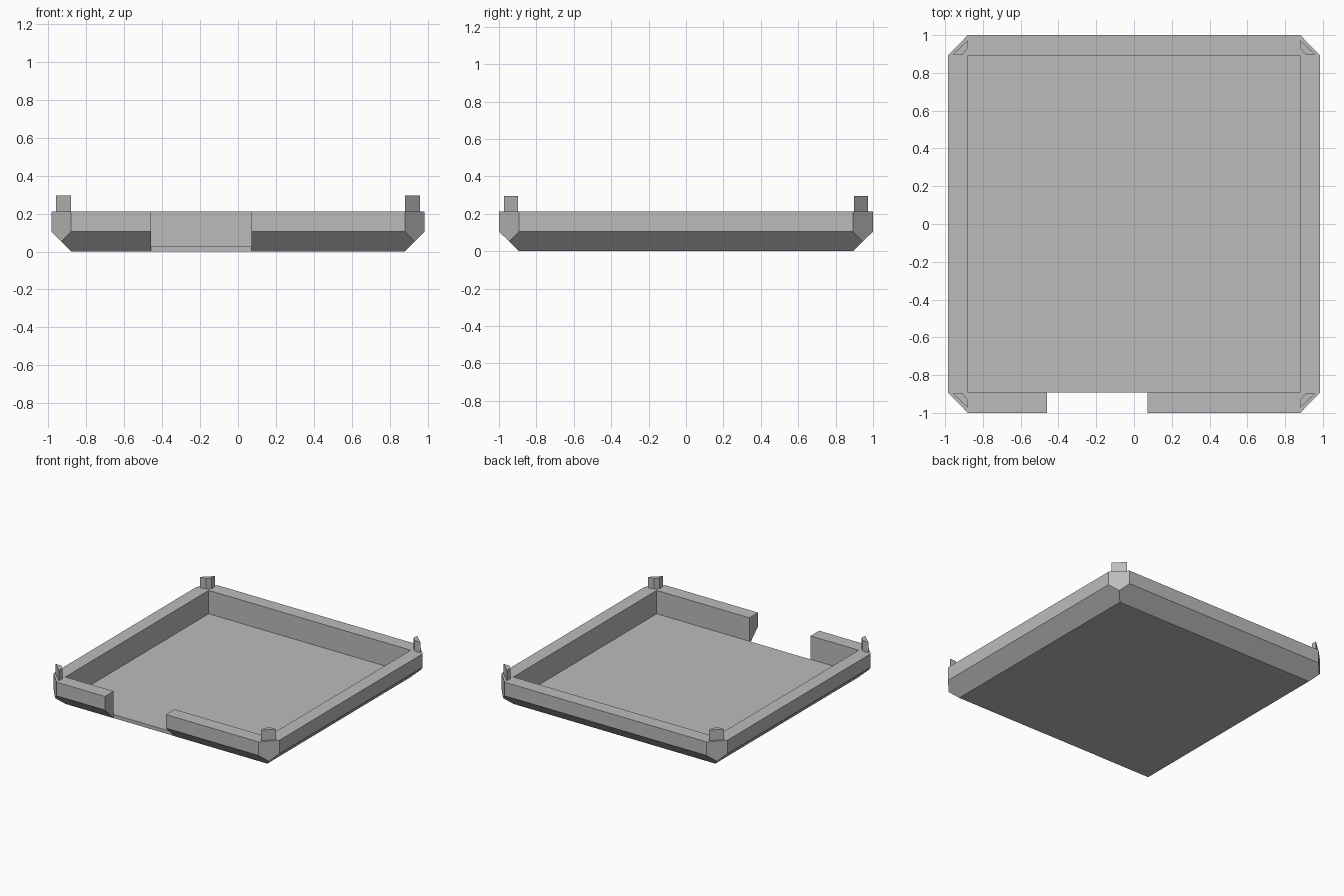
import bpy
import bmesh
import math

default = bpy.data.objects.get("Cube")
if default:
    bpy.data.objects.remove(default, do_unlink=True)

IN_X, IN_Y = 0.88, 0.892       # inside of the walls
OUT_X, OUT_Y = 0.985, 1.0      # outside of the walls
FLOOR, BEVEL, RIM, PEG = 0.028, 0.105, 0.212, 0.295

grey = bpy.data.materials.new("plain grey")
grey.use_nodes = True
colour = (0.5, 0.5, 0.5, 1)
grey.diffuse_color = colour
grey.node_tree.nodes["Principled BSDF"].inputs["Base Color"].default_value = colour


def hull(name, points):
    """Flat-shaded convex solid around the given points."""
    bm = bmesh.new()
    for p in points:
        bm.verts.new(p)
    bmesh.ops.convex_hull(bm, input=bm.verts)
    bmesh.ops.dissolve_limit(bm, angle_limit=math.radians(1),
                             verts=bm.verts, edges=bm.edges)
    bmesh.ops.recalc_face_normals(bm, faces=bm.faces)
    mesh = bpy.data.meshes.new(name)
    bm.to_mesh(mesh)
    bm.free()
    mesh.materials.append(grey)
    obj = bpy.data.objects.new(name, mesh)
    bpy.context.collection.objects.link(obj)
    return obj


def box_points(x0, x1, y0, y1, z0, z1):
    return [(x, y, z) for x in (x0, x1) for y in (y0, y1) for z in (z0, z1)]


def cut(target, cutter):
    mod = target.modifiers.new(cutter.name, 'BOOLEAN')
    mod.operation = 'DIFFERENCE'
    mod.solver = 'EXACT'
    mod.object = cutter
    bpy.context.view_layer.objects.active = target
    bpy.ops.object.modifier_apply(modifier=mod.name)
    bpy.data.objects.remove(cutter, do_unlink=True)


corners = [(sx, sy) for sx in (-1, 1) for sy in (-1, 1)]

# Tray body: sloped underside and clipped upright corners
shell = []
for sx, sy in corners:
    shell += [(sx * IN_X, sy * IN_Y, 0),
              (sx * (IN_X + OUT_X) / 2, sy * (IN_Y + OUT_Y) / 2, BEVEL / 2)]
    for z in (BEVEL, RIM):
        shell += [(sx * IN_X, sy * OUT_Y, z), (sx * OUT_X, sy * IN_Y, z)]
tray = hull("tray", shell)

# Hollow inside and opening through the front wall
cut(tray, hull("cavity_cutter", box_points(-IN_X, IN_X, -IN_Y, IN_Y, FLOOR, 0.5)))
cut(tray, hull("gap_cutter", box_points(-0.46, 0.072, -1.2, 0.001 - IN_Y, -0.2, 0.5)))

# Corner pegs: small wedges with the inner corner clipped
outline = [(0.96, 0.897), (0.88, 0.972), (0.88, 0.93), (0.908, 0.897)]
for sx, sy in corners:
    name = ("front" if sy < 0 else "back") + ("_left" if sx > 0 else "_right") + "_peg"
    hull(name, [(sx * x, sy * y, z) for x, y in outline for z in (RIM, PEG)])
